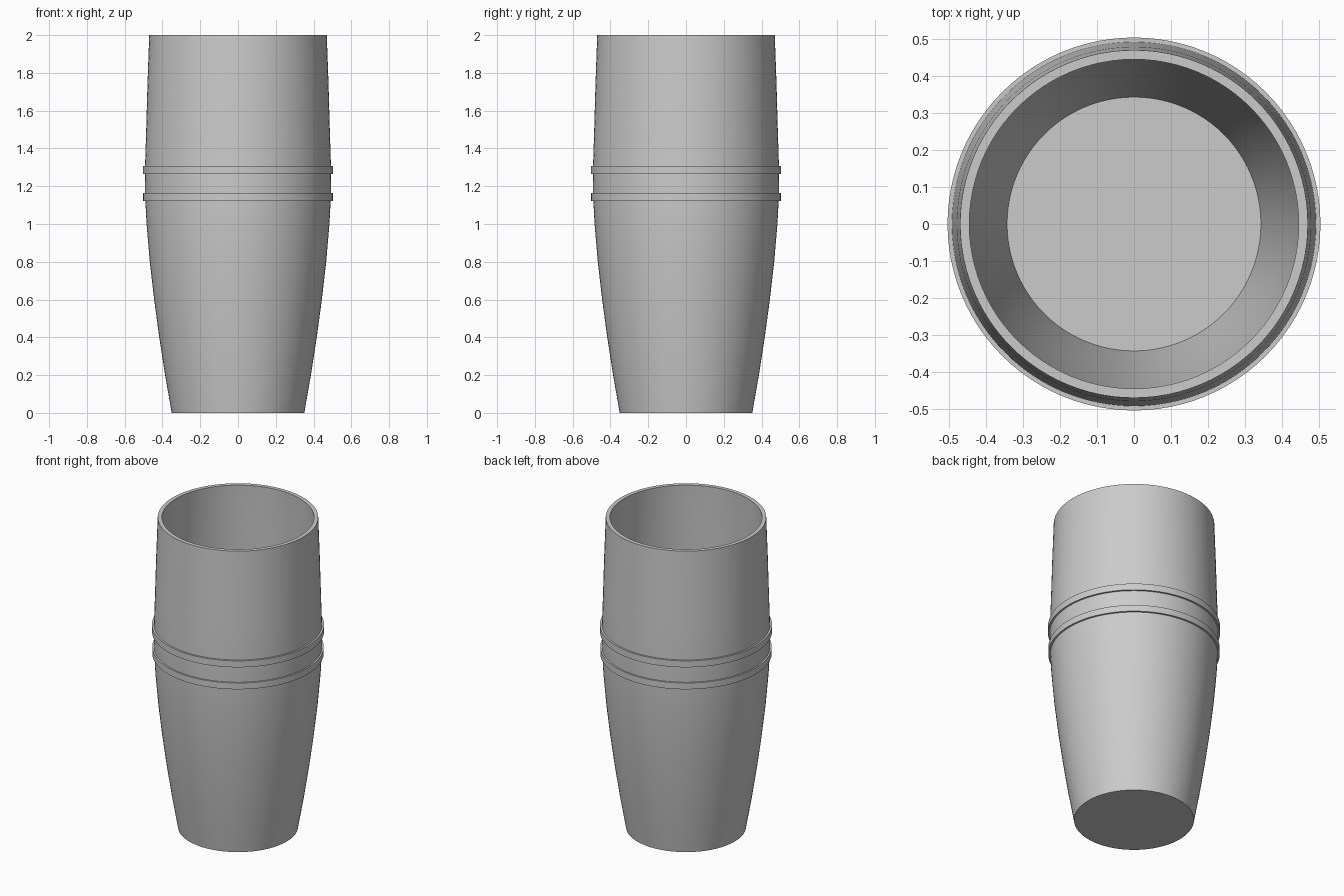
import bpy
import bmesh
import math

cube = bpy.data.objects.get("Cube")
if cube:
    bpy.data.objects.remove(cube)

grey = bpy.data.materials.new("plain_grey")
grey.use_nodes = True
colour = (0.6, 0.6, 0.6, 1)
grey.diffuse_color = colour
grey.node_tree.nodes["Principled BSDF"].inputs["Base Color"].default_value = colour

SEGMENTS = 96


def lathe(name, profile, closed=False):
    """Spin an (radius, height) profile around the z axis."""
    bm = bmesh.new()
    verts = [bm.verts.new((r, 0, z)) for r, z in profile]
    edges = [bm.edges.new(pair) for pair in zip(verts, verts[1:])]
    if closed:
        edges.append(bm.edges.new((verts[-1], verts[0])))
    bmesh.ops.spin(bm, geom=verts + edges, axis=(0, 0, 1), cent=(0, 0, 0),
                   angle=math.tau, steps=SEGMENTS)
    bmesh.ops.remove_doubles(bm, verts=bm.verts, dist=0.0001)
    bmesh.ops.recalc_face_normals(bm, faces=bm.faces)
    mesh = bpy.data.meshes.new(name)
    bm.to_mesh(mesh)
    bm.free()
    obj = bpy.data.objects.new(name, mesh)
    bpy.context.collection.objects.link(obj)
    mesh.materials.append(grey)
    bpy.ops.object.select_all(action="DESELECT")
    obj.select_set(True)
    bpy.context.view_layer.objects.active = obj
    bpy.ops.object.shade_smooth_by_angle(angle=math.radians(30))
    return obj


# Tumbler body: outer curve, flat rim, inner wall and floor
outer = [(0.351, 0), (0.386, 0.2), (0.417, 0.4), (0.444, 0.6), (0.467, 0.8),
         (0.484, 1.0), (0.492, 1.15), (0.493, 1.28), (0.486, 1.5),
         (0.479, 1.75), (0.47, 2.0)]
wall = 0.025
inner = [(r - wall, z) for r, z in reversed(outer[1:])]
lathe("cup_body", [(0, 0)] + outer + inner + [(0.343, 0.08), (0, 0.08)])

# Two raised bands round the widest part
for name, low, high, radius in (("lower_band", 1.122, 1.163, 0.502),
                                ("upper_band", 1.265, 1.307, 0.504)):
    lathe(name, [(0.483, low), (radius, low), (radius, high), (0.483, high)], closed=True)
